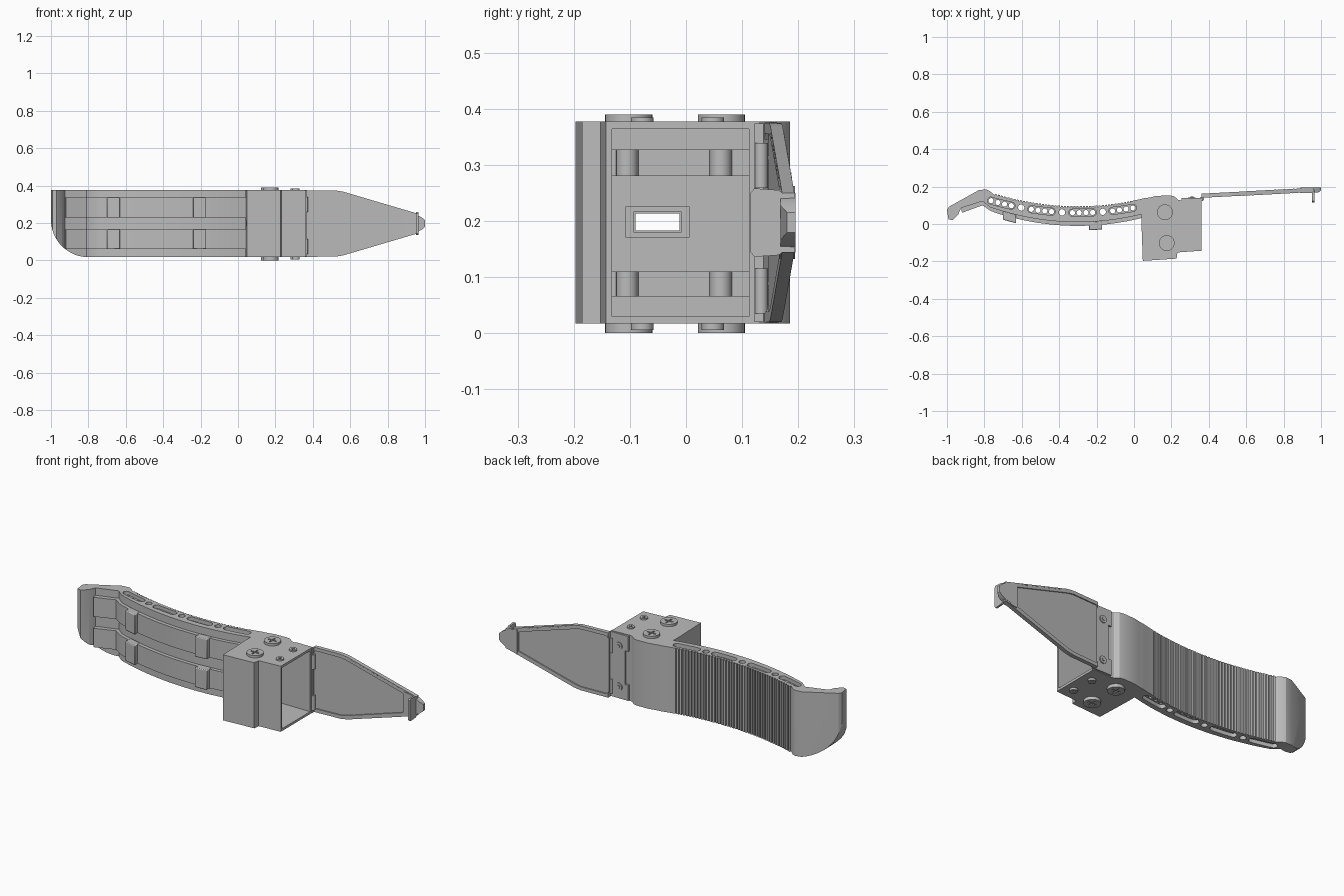
import bpy, bmesh, math
from mathutils import Vector

old = bpy.data.objects.get("Cube")
if old:
    bpy.data.objects.remove(old)

grey = bpy.data.materials.new("plain grey")
grey.use_nodes = True
grey.diffuse_color = (0.5, 0.5, 0.5, 1)
grey.node_tree.nodes["Principled BSDF"].inputs["Base Color"].default_value = (0.5, 0.5, 0.5, 1)

LOW, HIGH = 0.017, 0.377
MID = (LOW + HIGH) / 2


def finish(name, bm):
    bmesh.ops.recalc_face_normals(bm, faces=bm.faces)
    mesh = bpy.data.meshes.new(name)
    bm.to_mesh(mesh)
    bm.free()
    mesh.materials.append(grey)
    ob = bpy.data.objects.new(name, mesh)
    bpy.context.collection.objects.link(ob)
    return ob


def add_prism(bm, pts, lo, hi, axis="z"):
    """Extrude an outline along z (points are x, y) or along y (points are x, z)."""
    place = (lambda a, b, t: (a, b, t)) if axis == "z" else (lambda a, b, t: (a, t, b))
    face = bm.faces.new([bm.verts.new(place(a, b, lo)) for a, b in pts])
    ext = bmesh.ops.extrude_face_region(bm, geom=[face])["geom"]
    verts = [v for v in ext if isinstance(v, bmesh.types.BMVert)]
    bmesh.ops.translate(bm, verts=verts, vec=Vector(place(0, 0, hi - lo)))


def prism(name, pts, lo, hi, axis="z"):
    bm = bmesh.new()
    add_prism(bm, pts, lo, hi, axis)
    return finish(name, bm)


def rect(x0, x1, y0, y1):
    return [(x0, y0), (x1, y0), (x1, y1), (x0, y1)]


def box(name, x0, x1, y0, y1, z0, z1):
    return prism(name, rect(x0, x1, y0, y1), z0, z1)


def circle(x, y, r, n=24):
    return [(x + r * math.cos(math.tau * i / n), y + r * math.sin(math.tau * i / n)) for i in range(n)]


def boolean(ob, cutter, mode="DIFFERENCE", keep=False):
    mod = ob.modifiers.new("cut", "BOOLEAN")
    mod.operation, mod.object, mod.solver = mode, cutter, "EXACT"
    bpy.context.view_layer.objects.active = ob
    bpy.ops.object.modifier_apply(modifier=mod.name)
    if not keep:
        bpy.data.objects.remove(cutter)


def soften(ob, width):
    mod = ob.modifiers.new("soft edges", "BEVEL")
    mod.width, mod.segments, mod.limit_method = width, 2, "ANGLE"


# Grip curves, seen from above
def bow(x, base, bend):
    return base + bend * (x + 0.3) ** 2


def back(x):
    return bow(x, 0.095, 0.34)


def front(x):
    return bow(x, -0.01, 0.36)


def span(a, b, n):
    return [a + (b - a) * i / n for i in range(n + 1)]


# Grip body with fine ribs along its back
ribs = 44
pitch = 0.74 / ribs
outline = [(0.06, back(0.06)), (0.02, back(0.02))]
for i in range(ribs):
    x = -0.01 - i * pitch
    for part, dip in ((0, 0), (0.65, 0), (0.7, 0.007), (0.95, 0.007)):
        outline.append((x - part * pitch, back(x - part * pitch) - dip))
outline += [(-0.77, 0.176), (-0.79, 0.185), (-0.83, 0.181), (-0.99, 0.092), (-1.0, 0.075),
            (-0.992, 0.025), (-0.97, 0.02), (-0.94, 0.05), (-0.925, 0.085), (-0.81, 0.122), (-0.77, 0.09)]
outline += [(x, front(x) + 0.02) for x in span(-0.74, 0.06, 24)]
grip = prism("grip_body", outline, LOW, HIGH)

# Lower end corner of the grip is rounded
side = [(0.1, 0), (0.1, 0.4), (-1.1, 0.4), (-1.1, 0.22)]
side += [(-0.8 - 0.2 * math.cos(t), LOW + 0.2 - 0.2 * math.sin(t)) for t in span(0, math.pi / 2, 12)]
side += [(-0.8, 0)]
boolean(grip, prism("end_round", side, -0.3, 0.4, "y"), "INTERSECT")

# Raised bands on the inside of the grip
band = [(-0.925, 0.09), (-0.92, 0.06), (-0.81, 0.1), (-0.77, 0.072)]
band += [(x, front(x)) for x in span(-0.74, 0.06, 24)]
band += [(x, front(x) + 0.035) for x in span(0.06, -0.74, 24)] + [(-0.81, 0.135)]
bands = [(0.062, 0.166), (0.23, 0.336)]
band_objects = [prism("grip_band", band, lo, hi) for lo, hi in bands]

# Clips over the bands
for lo, hi in bands:
    for x in (-0.665, -0.205):
        a, b = x - 0.035, x + 0.035
        pts = [(a, front(a) - 0.025), (b, front(b) - 0.025), (b, front(b) + 0.02), (a, front(a) + 0.02)]
        soften(prism("band_clip", pts, lo - 0.002, hi + 0.002), 0.004)


# Slots and through holes in the grip edges
def lane(x):
    return bow(x, 0.06, 0.3)


bm_slots, bm_holes = bmesh.new(), bmesh.new()
for centre in (-0.71, -0.495, -0.275, -0.06):
    a, b, r = centre - 0.055, centre + 0.055, 0.019
    pts = [(x, lane(x) - r) for x in span(a, b, 6)]
    pts += [(b + r * math.sin(t), lane(b) - r * math.cos(t)) for t in span(0.4, 2.7, 6)]
    pts += [(x, lane(x) + r) for x in span(b, a, 6)]
    pts += [(a - r * math.sin(t), lane(a) + r * math.cos(t)) for t in span(0.4, 2.7, 6)]
    for lo, hi in ((0, LOW + 0.02), (HIGH - 0.02, 0.4)):
        add_prism(bm_slots, pts, lo, hi)
    for i in range(4):
        x = centre + (i - 1.5) * 0.036
        add_prism(bm_holes, circle(x, lane(x), 0.014, 14), -0.1, 0.5)
for x in (-0.603, -0.385, -0.167):
    add_prism(bm_holes, circle(x, lane(x), 0.017, 16), -0.1, 0.5)
boolean(grip, finish("slot_cutter", bm_slots))
holes = finish("hole_cutter", bm_holes)
for ob in band_objects:
    boolean(ob, holes, keep=True)
boolean(grip, holes)

# Housing block, hollow and open towards the blade
block = [(0.047, -0.197), (0.228, -0.185), (0.232, -0.152), (0.36, -0.143), (0.36, 0.132),
         (0.25, 0.126), (0.235, 0.13), (0.215, 0.148), (0.19, 0.153), (0.12, 0.15),
         (0.09, 0.143), (0.04, 0.134), (0.04, 0.0)]
housing = prism("housing", block, LOW, HIGH)
boolean(housing, box("cavity", 0.08, 0.5, -0.132, 0.112, LOW + 0.013, HIGH - 0.013))
boolean(housing, box("window", 0, 0.2, -0.09, -0.012, 0.183, 0.213))

# Frame and rails inside the housing
frame = box("window_frame", 0.07, 0.1, -0.108, 0.006, 0.17, 0.226)
boolean(frame, box("frame_hole", 0, 0.2, -0.094, -0.008, 0.18, 0.216))
for lo, hi in ((0.065, 0.11), (0.28, 0.327)):
    box("inner_rail", 0.07, 0.11, -0.135, 0.115, lo, hi)
    for y in (-0.105, 0.062):
        prism("rail_bump", circle(0.11, y, 0.02, 16), lo, hi)

# Crossed screws on both faces of the housing
for x, y, r, h in ((0.165, 0.063, 0.042, 0.013), (0.175, -0.102, 0.042, 0.013),
                   (0.302, 0.048, 0.02, 0.007), (0.31, -0.078, 0.02, 0.007)):
    for lo, hi, cut in ((HIGH - 0.005, HIGH + h, HIGH + h), (LOW - h - 0.004, LOW + 0.005, LOW - h - 0.004)):
        screw = prism("housing_screw", circle(x, y, r, 32), lo, hi)
        w, arm, d = r * 0.1, r * 0.6, 0.005
        cross = [(arm, -w), (arm, w), (w, w), (w, arm), (-w, arm), (-w, w),
                 (-arm, w), (-arm, -w), (-w, -w), (-w, -arm), (w, -arm), (w, -w)]
        boolean(screw, prism("cross", [(x + a, y + b) for a, b in cross], cut - d, cut + d))

# Hinge leaf, knuckles and its screws at the back
leaf = [(0.255, LOW + 0.003), (0.365, LOW + 0.003), (0.365, HIGH - 0.003), (0.255, HIGH - 0.003),
        (0.255, 0.29), (0.275, 0.29), (0.275, 0.105), (0.255, 0.105)]
prism("hinge_leaf", leaf, 0.122, 0.138, "y")
for z in (0.085, 0.309):
    prism("hinge_knuckle", circle(0.362, 0.134, 0.012, 16), z - 0.05, z + 0.03)
    prism("hinge_screw", circle(0.31, z, 0.02), 0.13, 0.143, "y")
    prism("hinge_pin_head", circle(0.31, z, 0.009, 6), 0.13, 0.147, "y")


# Blade plate, with a sunken panel on both faces
def mirrored(half):
    return half + [(x, 2 * MID - z) for x, z in reversed(half)]


def tilt(ob):
    for v in ob.data.vertices:
        v.co.y += 0.052 * (v.co.x - 0.36)


rim = mirrored([(0.36, HIGH - 0.002), (0.52, HIGH - 0.003), (0.56, 0.368), (0.96, 0.25)])
panel = mirrored([(0.36, 0.345), (0.37, 0.356), (0.52, 0.355), (0.555, 0.348), (0.885, 0.25)])
blade = prism("blade", rim, 0.14, 0.162, "y")
for lo, hi in ((0.1, 0.147), (0.156, 0.2)):
    boolean(blade, prism("panel_cutter", panel, lo, hi, "y"))
tilt(blade)

# Small marks along the blade rim
for i in range(12):
    x = 0.58 + i * 0.024
    z = 0.368 - (x - 0.56) * 0.295 - 0.006
    tilt(prism("rim_mark", rect(x, x + 0.014, z - 0.003, z + 0.001), 0.139, 0.163, "y"))

# Blade tip with its hook
tip = prism("blade_tip", mirrored([(0.93, 0.25), (0.96, 0.242), (0.985, 0.228), (1.0, 0.215)]), 0.168, 0.195, "y")
for v in tip.data.vertices:
    if v.co.x > 0.99:
        v.co.y = max(v.co.y, 0.18)
prism("tip_base", mirrored([(0.89, 0.262), (0.962, 0.25)]), 0.166, 0.194, "y")
hook = mirrored([(0.115, 0.25), (0.122, 0.258), (0.165, 0.255), (0.185, 0.24)])
bm = bmesh.new()
ends = [[bm.verts.new((x, y, z)) for y, z in hook] for x in (0.953, 0.964)]
for ring in ends:
    bm.faces.new(ring)
for i in range(len(hook)):
    j = (i + 1) % len(hook)
    bm.faces.new((ends[0][i], ends[0][j], ends[1][j], ends[1][i]))
finish("tip_hook", bm)

# Smooth shading with sharp creases
bpy.ops.object.select_all(action="DESELECT")
for ob in bpy.context.scene.objects:
    if ob.type == "MESH":
        ob.select_set(True)
        bpy.context.view_layer.objects.active = ob
bpy.ops.object.shade_smooth_by_angle(angle=math.radians(25))
